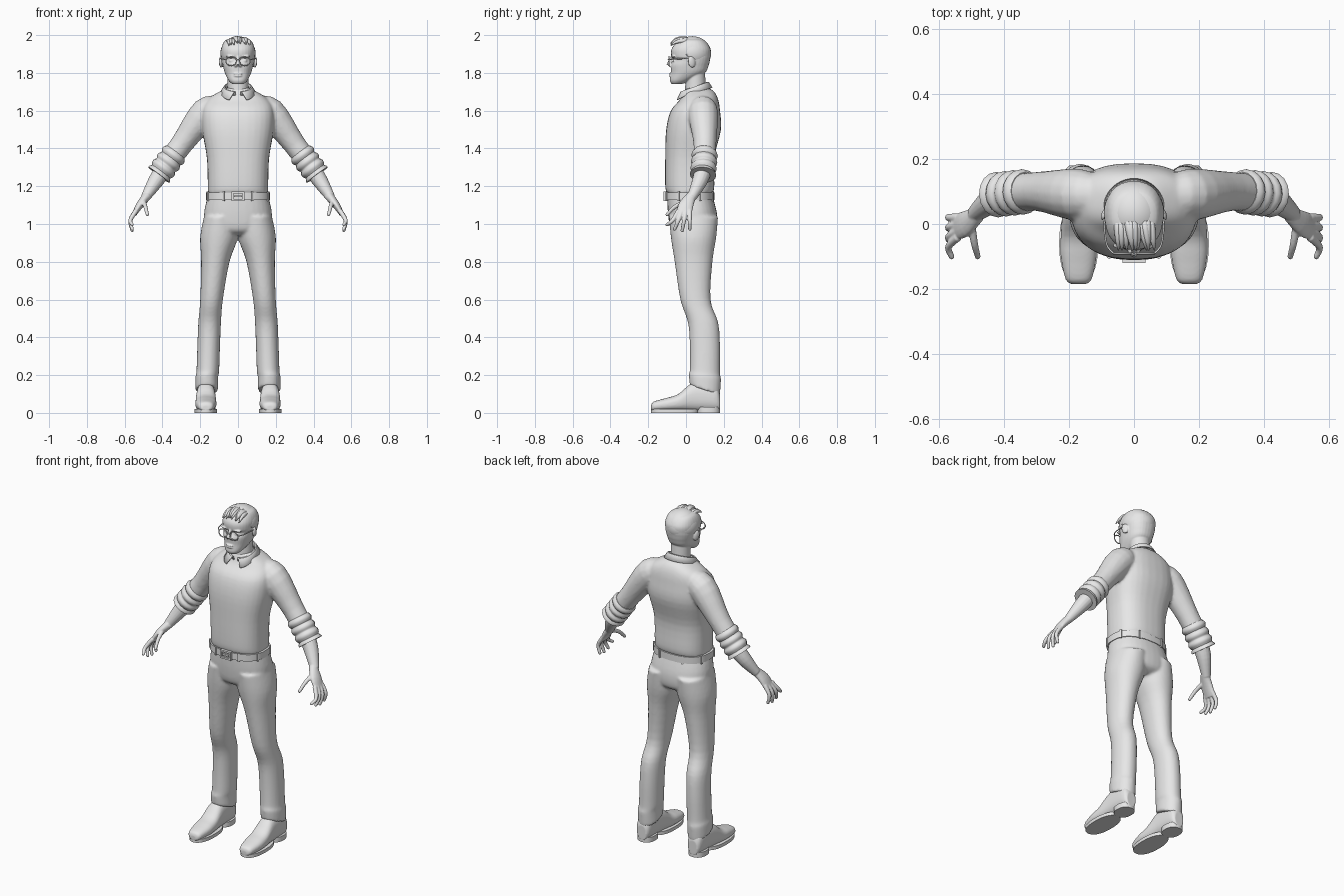
import bpy, bmesh, math, random
from mathutils import Vector, Matrix, Euler

default_cube = bpy.data.objects.get("Cube")
if default_cube:
    bpy.data.objects.remove(default_cube, do_unlink=True)

random.seed(4)
LIGHT = (.8, .8, .8, 1)
grey = bpy.data.materials.new("light grey")
grey.use_nodes = True
grey.diffuse_color = LIGHT
grey.node_tree.nodes["Principled BSDF"].inputs["Base Color"].default_value = LIGHT


def densify(rows, steps=4):
    """Interpolate rows of numbers along smooth Catmull-Rom curves."""
    dense = []
    last = len(rows) - 1
    for index in range(last):
        before, start = rows[max(index - 1, 0)], rows[index]
        end, after = rows[index + 1], rows[min(index + 2, last)]
        for step in range(steps):
            t = step / steps
            row = []
            for a, b, c, d in zip(before, start, end, after):
                slope_in, slope_out = (c - a) / 2, (d - b) / 2
                square = 3 * (c - b) - 2 * slope_in - slope_out
                cube = 2 * (b - c) + slope_in + slope_out
                row.append(b + t * (slope_in + t * (square + t * cube)))
            dense.append(row)
    return dense + [list(rows[last])]


def oval(boxiness=2, count=32):
    """Unit superellipse."""
    points = []
    for index in range(count):
        angle = math.tau * index / count
        c, s = math.cos(angle), math.sin(angle)
        points.append((math.copysign(abs(c) ** (2 / boxiness), c),
                       math.copysign(abs(s) ** (2 / boxiness), s)))
    return points


def loft(mesh, rings):
    rows = [[mesh.verts.new(point) for point in ring] for ring in rings]
    count = len(rows[0])
    for lower, upper in zip(rows, rows[1:]):
        for i in range(count):
            j = (i + 1) % count
            mesh.faces.new((lower[i], lower[j], upper[j], upper[i]))
    mesh.faces.new(rows[0])
    mesh.faces.new(rows[-1])


def stack(mesh, rows, boxiness=2.3, steps=4, droop=0):
    """Horizontal rings: height, x centre, half width, y centre, half depth."""
    rings = []
    for z, x, width, y, depth in densify(rows, steps):
        sag = droop * max(0, .25 - z)
        rings.append([(x + width * c, y + depth * s, z - sag * s) for c, s in oval(boxiness)])
    loft(mesh, rings)


def body(mesh, rows, boxiness=2.3, steps=4):
    """Rings centred on x = 0: height, half width, y centre, half depth."""
    stack(mesh, [(z, 0, width, y, depth) for z, width, y, depth in rows], boxiness, steps)


def tube(mesh, rows, ref=(0, 1, 0), steps=4):
    """Round path: x, y, z, radius along ref and, if it differs, radius across."""
    dense = densify(rows, steps)
    centres = [Vector(row[:3]) for row in dense]
    rings = []
    for index, (centre, row) in enumerate(zip(centres, dense)):
        ahead = centres[min(index + 1, len(centres) - 1)]
        along = (ahead - centres[max(index - 1, 0)]).normalized()
        side = Vector(ref)
        side = (side - along * side.dot(along)).normalized()
        across = along.cross(side)
        rings.append([centre + side * c * row[3] + across * s * row[-1] for c, s in oval(count=16)])
    loft(mesh, rings)


def placed(centre, size, turn):
    return Matrix.LocRotScale(Vector(centre), Euler(turn), Vector(size))


def ball(mesh, centre, size, turn=(0, 0, 0)):
    bmesh.ops.create_uvsphere(mesh, u_segments=32, v_segments=20, radius=1,
                              matrix=placed(centre, size, turn))


def box(mesh, centre, size, turn=0):
    bmesh.ops.create_cube(mesh, size=1, matrix=placed(centre, size, (0, 0, turn)))


def finish(name, mesh, mirror=False, voxel=0, thickness=0):
    bmesh.ops.recalc_face_normals(mesh, faces=mesh.faces)
    data = bpy.data.meshes.new(name)
    mesh.to_mesh(data)
    mesh.free()
    data.materials.append(grey)
    part = bpy.data.objects.new(name, data)
    bpy.context.collection.objects.link(part)
    bpy.ops.object.select_all(action='DESELECT')
    part.select_set(True)
    bpy.context.view_layer.objects.active = part
    bpy.ops.object.shade_smooth_by_angle(angle=math.radians(40))
    if mirror:
        part.modifiers.new("mirror", 'MIRROR').use_mirror_merge = False
    if thickness:
        part.modifiers.new("thickness", 'SOLIDIFY').thickness = thickness
    if voxel:
        fuse = part.modifiers.new("fuse", 'REMESH')
        fuse.mode, fuse.voxel_size, fuse.use_smooth_shade = 'VOXEL', voxel, True
        part.modifiers.new("relax", 'SMOOTH').iterations = 5


# Sweater: torso and sleeves fused
mesh = bmesh.new()
body(mesh, [(1.16, .16, .02, .12), (1.2, .16, .02, .13), (1.35, .165, .02, .13), (1.5, .19, .04, .145),
            (1.6, .19, .05, .13), (1.66, .16, .07, .1), (1.7, .1, .07, .08), (1.72, .06, .06, .06)], 2.5)
tube(mesh, [(.09, .09, 1.62, .05), (.17, .09, 1.59, .08), (.3, .1, 1.42, .06), (.42, .09, 1.26, .06)])
finish("sweater", mesh, mirror=True, voxel=.008)

# Rolled sleeve cuffs with soft folds
mesh = bmesh.new()
start, end = Vector((.33, .1, 1.38)), Vector((.42, .09, 1.26))
folds = []
for i in range(30):
    t = i / 29
    folds.append((*start.lerp(end, t), .06 + .01 * abs(math.sin(t * math.pi * 3.5))))
tube(mesh, folds, steps=1)
finish("sleeve_cuffs", mesh, mirror=True)

# Forearms, palms and fingers fused
mesh = bmesh.new()
tube(mesh, [(.4, .09, 1.28, .045), (.44, .07, 1.22, .04), (.49, .03, 1.14, .027, .022)][:2]
     + [(.49, .03, 1.14, .025)])
tube(mesh, [(.48, .03, 1.15, .025, .024), (.52, 0, 1.1, .04, .02), (.55, -.01, 1.05, .04, .012)])
digits = [[(.5, 0, 1.12), (.49, -.06, 1.09), (.48, -.1, 1.05)]]
for i in range(4):
    y = (i - 2) * .02
    bend = 20 * y * y
    digits.append([(.54, y, 1.07), (.57, 1.5 * y - .01, 1.02), (.56, 2 * y - .02, .965 + bend)])
for path in digits:
    tube(mesh, [(*point, .013 - .002 * i) for i, point in enumerate(path)], ref=(1, 0, .3))
    ball(mesh, path[-1], (.009, .009, .009))
finish("hands_and_forearms", mesh, mirror=True, voxel=.0035)

# Trousers: hips and legs fused
mesh = bmesh.new()
body(mesh, [(1.15, .16, .02, .12), (1.05, .18, .035, .13), (.97, .16, .04, .12), (.94, .1, .04, .08)])
stack(mesh, [(1.04, .09, .09, .04, .13), (.93, .1, .1, .04, .12), (.8, .12, .075, .04, .1),
             (.6, .14, .06, .05, .08), (.48, .15, .06, .09, .08), (.36, .155, .06, .1, .08),
             (.22, .16, .06, .1, .08), (.19, .165, .06, .1, .085), (.12, .165, .06, .1, .08)], 2.1, droop=.2)
finish("trousers", mesh, mirror=True, voxel=.008)

# Belt with loops and buckle
waist, belt_y, belt_width, belt_depth = 1.147, .02, .17, .13
mesh = bmesh.new()
body(mesh, [(waist + side * .02, belt_width, belt_y, belt_depth) for side in (-1, 1)], 2.4, steps=1)
finish("belt", mesh)
mesh = bmesh.new()
for c, s in oval(2.4)[2::4]:
    box(mesh, (c * belt_width, belt_y + s * belt_depth, waist), (.01, .01, .05), math.atan2(s, c) + math.pi / 2)
finish("belt_loops", mesh)
mesh = bmesh.new()
buckle_y = belt_y - belt_depth
for side in (-1, 1):
    box(mesh, (side * .03, buckle_y, waist), (.01, .02, .05))
    box(mesh, (0, buckle_y, waist + side * .02), (.06, .02, .01))
box(mesh, (0, buckle_y, waist), (.04, .02, .01))
finish("belt_buckle", mesh)

# Shoes: uppers lofted from toe to heel, then soles and heels
mesh = bmesh.new()
rings = []
for y, width, top in densify([(-.185, .02, .04), (-.17, .04, .06), (-.1, .055, .08), (-.04, .055, .1),
                              (.04, .05, .16), (.15, .045, .15), (.18, .03, .1)]):
    rings.append([(.17 + width * c, y, .01 + (top - .01) * (1 + s) / 2) for c, s in oval(2.4)])
loft(mesh, rings)
finish("shoes", mesh, mirror=True, voxel=.005)
mesh = bmesh.new()
for height, width, y, depth in ((.02, .06, -.06, .125), (.03, .05, .12, .06)):
    stack(mesh, [(z, .17, width, y, depth) for z in (0, height)], steps=1)
finish("shoe_soles", mesh, mirror=True)

# Head: skull, neck and facial features fused
mesh = bmesh.new()
body(mesh, [(1.74, .03, -.05, .025), (1.76, .05, -.03, .055), (1.8, .07, .01, .09), (1.84, .08, .02, .1),
            (1.87, .085, .03, .097), (1.89, .088, .026, .104), (1.93, .088, .027, .102),
            (1.97, .07, .03, .07), (1.985, .03, .03, .03)])
body(mesh, [(1.66, .06, .05, .06), (1.72, .055, .05, .055), (1.82, .055, .05, .05)], 2)
tube(mesh, [(0, -.07, 1.89, .008), (0, -.085, 1.86, .01), (0, -.092, 1.84, .013)], ref=(1, 0, 0))
ball(mesh, (.012, -.083, 1.838), (.008, .01, .007))
ball(mesh, (.036, -.066, 1.886), (.03, .012, .007))
ball(mesh, (.033, -.06, 1.864), (.015, .01, .01))
ball(mesh, (.09, .03, 1.857), (.01, .02, .03), (.2, 0, .35))
for z in (1.784, 1.795):
    ball(mesh, (0, -.081, z), (.023, .009, .005))
ball(mesh, (0, -.072, 1.757), (.02, .012, .013))
finish("head", mesh, mirror=True, voxel=.0035)

# Short hair cap cut along a sloping hairline
mesh = bmesh.new()
ball(mesh, (0, .033, 1.904), (.093, .1, .09))
bmesh.ops.bisect_plane(mesh, geom=mesh.verts[:] + mesh.edges[:] + mesh.faces[:], plane_co=(0, .02, 1.88),
                       plane_no=(0, .6, .8), clear_inner=True)
finish("hair_cap", mesh, thickness=.008)

# Swept front locks
mesh = bmesh.new()
for i in range(-5, 6):
    x = i * .01
    lift = random.uniform(-.006, .003) - abs(x) / 4
    sweep = random.uniform(0, .02)
    lock = []
    for t in (0, .3, .7, 1):
        lock.append((x + sweep * t, .015 - .095 * t, 1.976 + lift + .05 * t - .065 * t * t,
                     .002 + .01 * (1 - t ** 3)))
    tube(mesh, lock, ref=(1, 0, 0))
finish("hair_locks", mesh)

# Glasses: rims, temples and bridge
mesh = bmesh.new()
wire = .003
rim = []
for i in range(33):
    angle = math.pi * i / 16
    rim.append((.036 + .028 * math.cos(angle), -.09, 1.862 + .024 * math.sin(angle), wire))
tube(mesh, rim, steps=1)
tube(mesh, [(.063, -.09, 1.87, wire), (.085, -.06, 1.874, wire), (.093, .02, 1.876, wire)], ref=(0, 0, 1))
tube(mesh, [(0, -.094, 1.872, wire), (.01, -.09, 1.868, wire)])
finish("glasses", mesh, mirror=True)

# Open shirt collar folded over the sweater neck
mesh = bmesh.new()
columns = []
for i in range(-24, 25):
    angle = math.pi * .94 * i / 24
    side, back = math.sin(angle), math.cos(angle)
    front = ((1 - back) / 2) ** 6
    point = math.copysign(.03 * front, side)
    z = 1.727 + .026 * back
    outline = ((.062, z - .02, 0), (.068, z, 0), (.075, z, .2), (.095, z - .03 - .014 * front, 1))
    columns.append([mesh.verts.new((r * side + point * flare, .045 + r * back, height))
                    for r, height, flare in outline])
for left, right in zip(columns, columns[1:]):
    for j in range(3):
        mesh.faces.new((left[j], left[j + 1], right[j + 1], right[j]))
finish("shirt_collar", mesh, thickness=.006)
